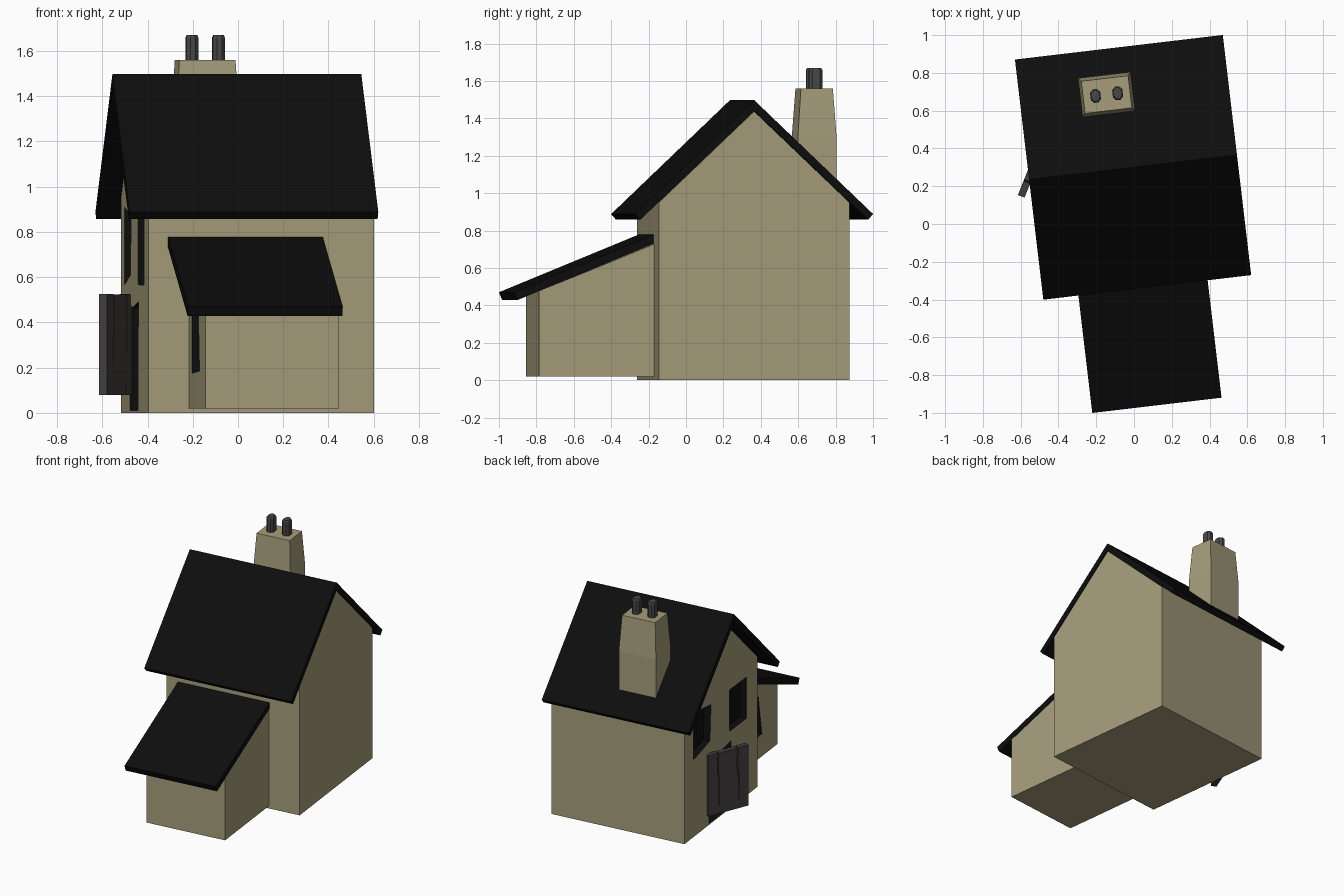
import bpy, bmesh, math
from mathutils import Matrix, Vector

if "Cube" in bpy.data.objects:
    bpy.data.objects.remove(bpy.data.objects["Cube"])

# The whole house is turned slightly about z
FRAME = Matrix.Translation((-0.005, 0.30, 0)) @ Matrix.Rotation(math.radians(6.74), 4, 'Z')


def material(name, r, g, b):
    m = bpy.data.materials.new(name)
    m.diffuse_color = (r, g, b, 1)
    m.use_nodes = True
    m.node_tree.nodes["Principled BSDF"].inputs["Base Color"].default_value = m.diffuse_color
    return m


STONE = material("stone", 0.38, 0.34, 0.20)
BLACK = material("black", 0.004, 0.004, 0.004)
WOOD = material("dark_wood", 0.055, 0.048, 0.047)
CLAY = material("dark_clay", 0.065, 0.065, 0.063)


def loft(name, rings, mat, frame=FRAME):
    """Closed solid skinned through rings of equal point count."""
    bm = bmesh.new()
    loops = [[bm.verts.new(p) for p in ring] for ring in rings]
    n = len(loops[0])
    for a, b in zip(loops, loops[1:]):
        for i in range(n):
            j = (i + 1) % n
            bm.faces.new((a[i], a[j], b[j], b[i]))
    bm.faces.new(loops[0][::-1])
    bm.faces.new(loops[-1])
    bmesh.ops.recalc_face_normals(bm, faces=bm.faces)
    me = bpy.data.meshes.new(name)
    bm.to_mesh(me)
    bm.free()
    me.materials.append(mat)
    ob = bpy.data.objects.new(name, me)
    bpy.context.collection.objects.link(ob)
    ob.matrix_world = frame
    return ob


def prism(name, profile, x0, x1, mat, frame=FRAME):
    """Extrude a (y, z) profile along x."""
    return loft(name, [[(x, y, z) for y, z in profile] for x in (x0, x1)], mat, frame)


def block_ring(cx, cy, w, d, z, c=0.0):
    """Rectangle, with chamfered corners when c > 0."""
    w, d = w / 2, d / 2
    if c == 0:
        pts = [(-w, -d), (w, -d), (w, d), (-w, d)]
    else:
        pts = [(-w + c, -d), (w - c, -d), (w, -d + c), (w, d - c),
               (w - c, d), (-w + c, d), (-w, d - c), (-w, -d + c)]
    return [(cx + x, cy + y, z) for x, y in pts]


def recess(wall, face_x, outline, depth=0.05):
    """Cut a black-lined opening into a wall facing -x."""
    cutter = prism("cutter", outline, face_x - 0.03, face_x + depth, BLACK)
    cutter.hide_render = True
    mod = wall.modifiers.new("opening", 'BOOLEAN')
    mod.operation = 'DIFFERENCE'
    mod.solver = 'EXACT'
    mod.material_mode = 'TRANSFER'
    mod.object = cutter
    bpy.context.view_layer.objects.active = wall
    bpy.ops.object.modifier_apply(modifier=mod.name)
    bpy.data.objects.remove(cutter)


# Main gabled walls
walls = prism("house_walls", [(-0.513, 0), (0.513, 0), (0.513, 0.95),
                              (0, 1.437), (-0.513, 0.95)], -0.455, 0.55, STONE)

# Main roof, overhanging on the left gable and both eaves
half = [(0.64, 0.888), (0.613, 0.858)]
roof = [(0, 1.497)] + half + [(0, 1.44)] + [(-y, z) for y, z in reversed(half)]
prism("house_roof", roof, -0.554, 0.554, BLACK)

# Lean-to at the front
annex = prism("annex_walls", [(-1.131, 0.02), (-0.505, 0.02), (-0.505, 0.73),
                              (-1.131, 0.476)], -0.274, 0.32, STONE)
prism("annex_roof", [(-1.266, 0.47), (-0.515, 0.778), (-0.515, 0.73),
                     (-1.248, 0.428)], -0.367, 0.322, BLACK)

# Crooked windows and doorway on the left side
recess(walls, -0.455, [(0.39, 0.91), (0.14, 0.87), (0.155, 0.61), (0.385, 0.565)])
recess(walls, -0.455, [(-0.12, 0.87), (-0.36, 0.868), (-0.355, 0.565), (-0.12, 0.567)])
recess(walls, -0.455, [(0.17, 0.01), (-0.12, 0.01), (-0.14, 0.49), (0.07, 0.465), (0.17, 0.478)])
recess(annex, -0.274, [(-0.63, 0.175), (-0.91, 0.185), (-0.86, 0.475), (-0.63, 0.49)])

# Door standing ajar: three split planks in the leaf's own frame
leaf = FRAME @ Matrix.Translation((-0.606, -0.083, 0)) @ Matrix.Rotation(math.radians(-28.5), 4, 'Z')
planks = [
    [(0, 0.08), (0.08, 0.08), (0.072, 0.30), (0.085, 0.40), (0.08, 0.525), (0, 0.525)],
    [(0.081, 0.08), (0.23, 0.08), (0.232, 0.33), (0.24, 0.42), (0.235, 0.523),
     (0.088, 0.523), (0.092, 0.40), (0.079, 0.30)],
    [(0.231, 0.08), (0.32, 0.08), (0.32, 0.525), (0.243, 0.525), (0.248, 0.42), (0.238, 0.33)],
]
for i, p in enumerate(planks):
    prism(f"door_plank_{i + 1}", p, -0.019, 0.019, WOOD, leaf)

# Chimney with tapered top
CX, CY = -0.094, 0.399
loft("chimney", [block_ring(CX, CY, w, d, z) for w, d, z in
                 ((0.28, 0.208, 0.98), (0.28, 0.208, 1.30), (0.25, 0.172, 1.56))], STONE)

# Pair of chimney pots
for side, label in ((-1, "left"), (1, "right")):
    px = CX + side * 0.059
    loft(f"chimney_pot_{label}", [block_ring(px, CY, w, d, z, 0.016) for w, d, z in
         ((0.054, 0.072, 1.54), (0.054, 0.072, 1.658), (0.044, 0.060, 1.67))], CLAY)
